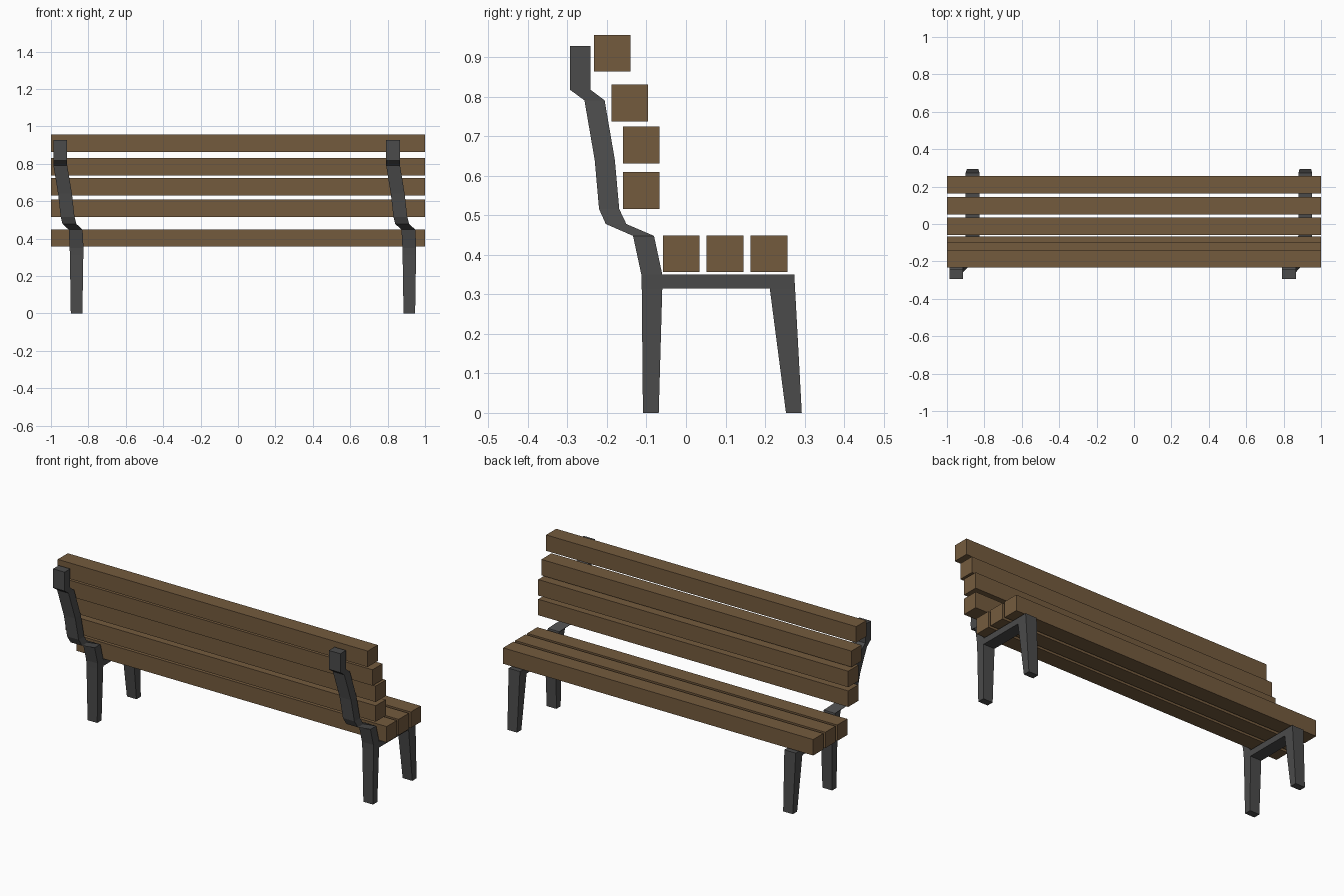
import bpy, bmesh

if "Cube" in bpy.data.objects:
    bpy.data.objects.remove(bpy.data.objects["Cube"])


def material(name, rgb):
    m = bpy.data.materials.new(name)
    m.diffuse_color = (*rgb, 1)
    m.use_nodes = True
    m.node_tree.nodes["Principled BSDF"].inputs["Base Color"].default_value = m.diffuse_color
    return m


wood = material("brown wood", (0.175, 0.105, 0.048))
iron = material("dark iron", (0.07, 0.07, 0.07))


def add_object(name, bm, mat, x=0.0):
    bmesh.ops.recalc_face_normals(bm, faces=bm.faces[:])
    me = bpy.data.meshes.new(name)
    bm.to_mesh(me)
    bm.free()
    me.materials.append(mat)
    ob = bpy.data.objects.new(name, me)
    ob.location.x = x
    bpy.context.collection.objects.link(ob)
    return ob


def slat(name, y, z):
    bm = bmesh.new()
    bmesh.ops.create_cube(bm, size=1)
    for v in bm.verts:
        v.co = (v.co.x * 2, v.co.y * 0.093 + y, v.co.z * 0.093 + z)
    add_object(name, bm, wood)


# Wooden slats
for i, y in enumerate((-0.012, 0.0985, 0.21)):
    slat(f"seat_slat_{i + 1}", y, 0.403)
for i, (y, z) in enumerate(((-0.113, 0.563), (-0.113, 0.678),
                            (-0.1425, 0.784), (-0.1865, 0.91))):
    slat(f"back_slat_{i + 1}", y, z)


def loft(bm, sections):
    """Stack rectangles (back y, front y, z, x centre, half width in x)."""
    rings = [[bm.verts.new(p) for p in ((x - h, a, z), (x + h, a, z),
                                        (x + h, b, z), (x - h, b, z))]
             for a, b, z, x, h in sections]
    bm.faces.new(rings[0])
    bm.faces.new(rings[-1])
    for r, s in zip(rings, rings[1:]):
        for i in range(4):
            j = (i + 1) % 4
            bm.faces.new((r[i], r[j], s[j], s[i]))
    return rings


# Rear leg sweeping up into the backrest support, leaning sideways
rear = [
    (-0.109, -0.069, 0.0, 0.0, 0.031),
    (-0.112, -0.060, 0.315, 0.0, 0.036),
    (-0.113, -0.060, 0.350, 0.0, 0.037),
    (-0.134, -0.081, 0.448, -0.005, 0.037),
    (-0.203, -0.151, 0.478, -0.038, 0.037),
    (-0.220, -0.169, 0.516, -0.048, 0.037),
    (-0.231, -0.180, 0.640, -0.062, 0.037),
    (-0.257, -0.206, 0.791, -0.087, 0.037),
    (-0.294, -0.242, 0.818, -0.087, 0.037),
    (-0.294, -0.242, 0.928, -0.087, 0.037),
]
front = [
    (0.253, 0.293, 0.0, 0.0, 0.031),
    (0.212, 0.276, 0.315, 0.0, 0.036),
    (0.209, 0.274, 0.350, 0.0, 0.037),
]

# Two identical iron frames, rear and front legs joined by the seat rail
for side, x in (("left", -0.863), ("right", 0.916)):
    bm = bmesh.new()
    r = loft(bm, rear)
    f = loft(bm, front)
    a = (r[1][3], r[1][2], r[2][2], r[2][3])
    b = (f[1][0], f[1][1], f[2][1], f[2][0])
    for quad in (a, b):
        bm.faces.remove(bm.faces.get(quad))
    for i in range(4):
        j = (i + 1) % 4
        bm.faces.new((a[i], a[j], b[j], b[i]))
    add_object(f"{side}_leg_frame", bm, iron, x)
